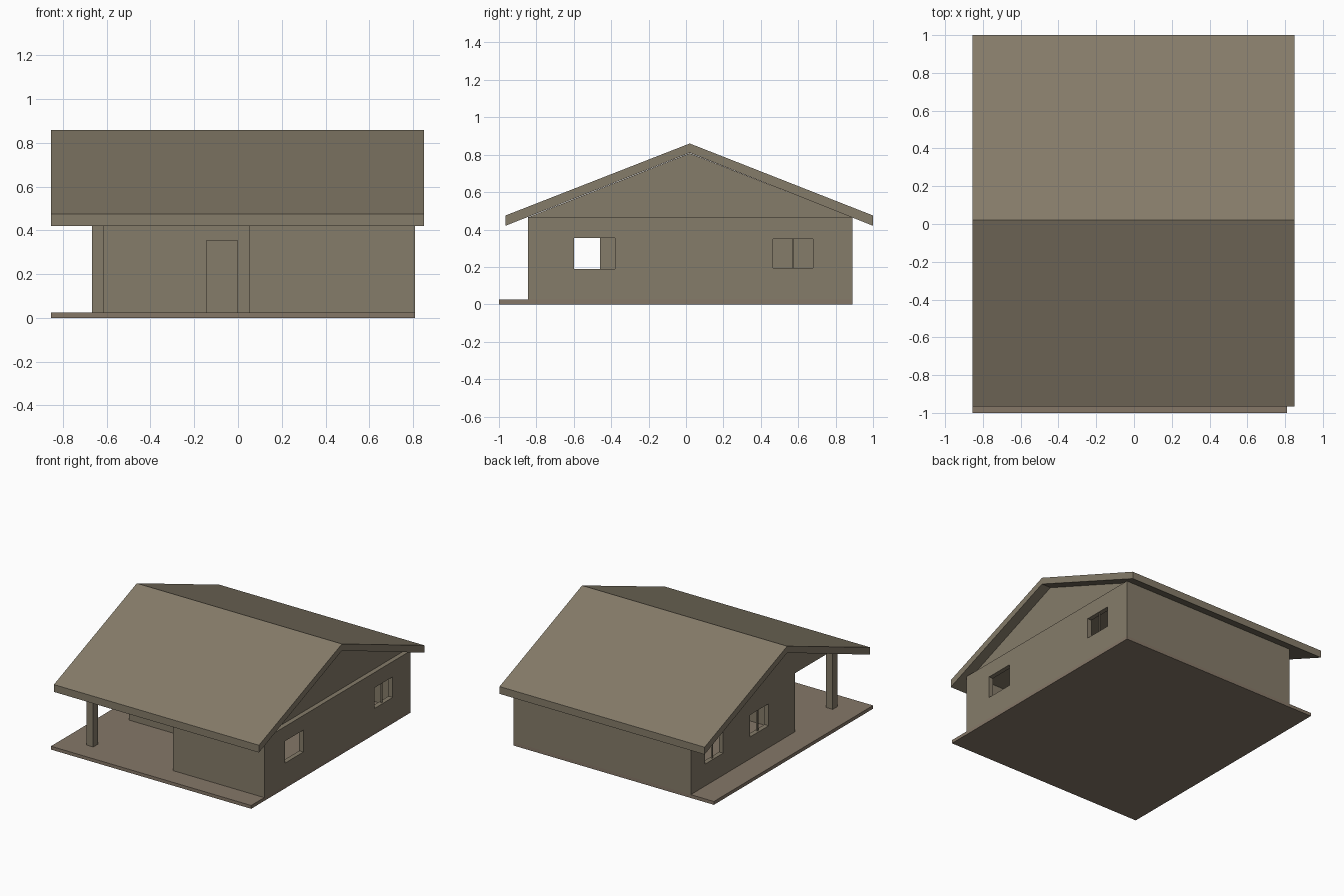
import bpy, bmesh

if "Cube" in bpy.data.objects:
    bpy.data.objects.remove(bpy.data.objects["Cube"])


def material(name, rgb):
    m = bpy.data.materials.new(name)
    m.diffuse_color = (*rgb, 1)
    m.use_nodes = True
    m.node_tree.nodes["Principled BSDF"].inputs["Base Color"].default_value = m.diffuse_color
    return m


TAUPE = material("taupe", (0.235, 0.200, 0.142))
FLOOR = material("warm taupe", (0.235, 0.185, 0.137))


def finish(name, bm, mat):
    bmesh.ops.recalc_face_normals(bm, faces=bm.faces)
    mesh = bpy.data.meshes.new(name)
    bm.to_mesh(mesh)
    bm.free()
    mesh.materials.append(mat)
    ob = bpy.data.objects.new(name, mesh)
    bpy.context.collection.objects.link(ob)
    return ob


def box(name, x, y, z, mat=TAUPE):
    bm = bmesh.new()
    bmesh.ops.create_cube(bm, size=1)
    for v in bm.verts:
        v.co = [r[0] if c < 0 else r[1] for c, r in zip(v.co, (x, y, z))]
    return finish(name, bm, mat)


def extrude_x(name, profile, x0, x1, mat=TAUPE):
    bm = bmesh.new()
    f = bm.faces.new([bm.verts.new((x0, y, z)) for y, z in profile])
    r = bmesh.ops.extrude_face_region(bm, geom=[f])
    for v in r["geom"]:
        if isinstance(v, bmesh.types.BMVert):
            v.co.x = x1
    return finish(name, bm, mat)


def cut(ob, x, y, z):
    cutter = box("cutter", x, y, z)
    mod = ob.modifiers.new("opening", 'BOOLEAN')
    mod.operation, mod.solver, mod.object = 'DIFFERENCE', 'EXACT', cutter
    bpy.context.view_layer.objects.active = ob
    bpy.ops.object.modifier_apply(modifier=mod.name)
    bpy.data.objects.remove(cutter)


T = 0.035                                   # wall thickness
LEFT, RIGHT, FRONT, BACK = -0.663, 0.81, -0.845, 0.89
PORCH_X, PORCH_Y = 0.05, -0.35              # inner corner of the porch
FLOOR_Z, TOP = 0.025, 0.465
WALL_Z = (FLOOR_Z, TOP)

# Slab and porch post
box("floor_slab", (-0.855, RIGHT), (-1.0, BACK), (0, FLOOR_Z), FLOOR)
box("porch_post", (-0.667, -0.612), (FRONT, FRONT + 0.055), WALL_Z)

# Walls
box("back_wall", (LEFT + T, RIGHT - T), (BACK - T, BACK), WALL_Z)
box("front_wall", (PORCH_X, RIGHT - T), (FRONT, FRONT + T), WALL_Z)
right = box("right_wall", (RIGHT - T, RIGHT), (FRONT, BACK), WALL_Z)
left = box("left_wall", (LEFT, LEFT + T), (PORCH_Y, BACK), WALL_Z)
middle = box("middle_wall", (PORCH_X, PORCH_X + T), (FRONT + T, BACK - T), WALL_Z)
porch = box("porch_wall", (LEFT + T, PORCH_X), (PORCH_Y, PORCH_Y + T), WALL_Z)

# Windows: wall, wall x, y range, z range, divided or open
for name, wall, x, y, z, divided in (
        ("right_front", right, RIGHT - T, (-0.60, -0.38), (0.19, 0.355), False),
        ("right_back", right, RIGHT - T, (0.465, 0.68), (0.195, 0.35), True),
        ("left_front", left, LEFT, (-0.035, 0.185), (0.19, 0.355), True),
        ("left_back", left, LEFT, (0.505, 0.72), (0.19, 0.355), True),
        ("porch", middle, PORCH_X, (-0.68, -0.46), (0.19, 0.355), False)):
    cut(wall, (x - 0.1, x + T + 0.1), y, z)
    if divided:
        c = sum(y) / 2
        box(name + "_window_bar", (x + 0.012, x + 0.024), (c - 0.005, c + 0.005), z)

# Door
cut(porch, (-0.145, -0.003), (PORCH_Y - 0.1, PORCH_Y + 0.1), (0, 0.355))
box("door", (-0.145, -0.003), (PORCH_Y + 0.008, PORCH_Y + 0.027), (FLOOR_Z, 0.355))

# Gable block under the roof, set back on the right
extrude_x("gable", [(FRONT, TOP), (BACK, TOP), (0.02, 0.808)], LEFT, RIGHT - T)

# Roof
extrude_x("roof", [(-0.965, 0.42), (-0.965, 0.475), (0.02, 0.86), (1.0, 0.475),
                   (1.0, 0.42), (0.02, 0.81)], -0.855, 0.85)
